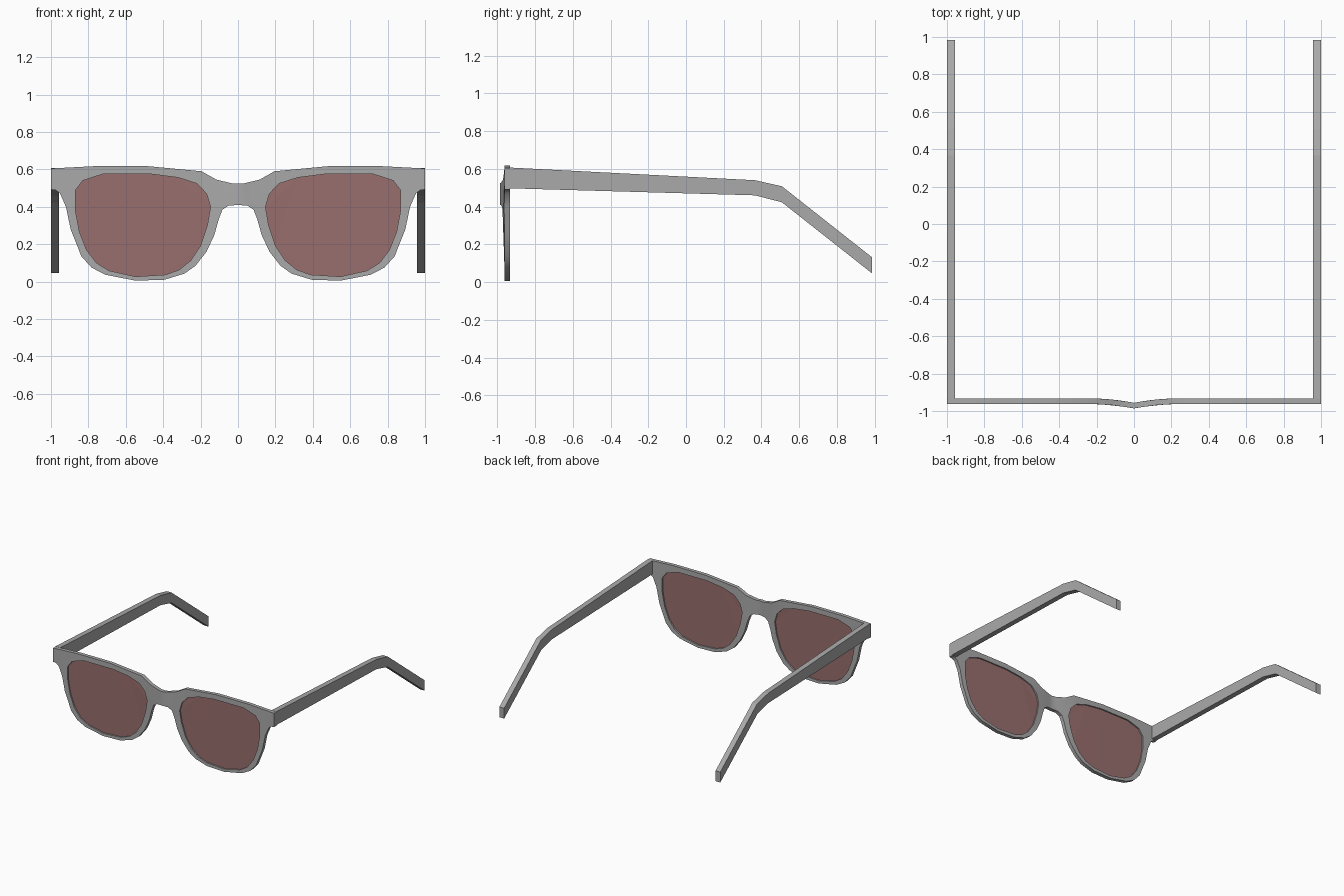
import bpy, bmesh, math
from mathutils import Vector

cube = bpy.data.objects.get("Cube")
if cube:
    bpy.data.objects.remove(cube)


def material(name, rgb):
    m = bpy.data.materials.new(name)
    m.use_nodes = True
    m.diffuse_color = (*rgb, 1)
    m.node_tree.nodes["Principled BSDF"].inputs["Base Color"].default_value = (*rgb, 1)
    return m


GREY = material("frame grey", (0.40, 0.40, 0.40))
TINT = material("lens tint", (0.32, 0.157, 0.157))

FRONT, BACK = -0.962, -0.932

# Half outline of the frame, from the bridge top round to the bridge bottom
OUTER = [(0, .525), (.03, .525), (.115, .545), (.195, .59), (.48, .617), (.77, .617),
         (1, .605), (1, .492), (.975, .489), (.952, .473), (.92, .40), (.895, .28),
         (.837, .134), (.783, .075), (.71, .037), (.548, .005), (.393, .01),
         (.286, .043), (.227, .085), (.168, .16), (.126, .25), (.104, .33),
         (.083, .385), (.05, .406), (0, .41)]
# Lens opening
LENS = [(.83, .54), (.725, .574), (.46, .574), (.32, .556), (.22, .524), (.168, .47),
        (.147, .40), (.163, .305), (.2, .193), (.254, .112), (.313, .064), (.388, .037),
        (.548, .027), (.69, .059), (.757, .10), (.81, .17), (.848, .267), (.87, .385),
        (.87, .487)]
# Side profile of a temple arm (y, z)
ARM = [(BACK, .607), (.365, .54), (.508, .508), (.985, .132),
       (.985, .047), (.508, .423), (.365, .46), (BACK, .497)]


def slab(name, loops, offset, mat):
    """Fill the loops (outline, then holes) and extrude the face by offset."""
    bm = bmesh.new()
    edges = []
    for loop in loops:
        vs = [bm.verts.new(p) for p in loop]
        edges += [bm.edges.new((a, b)) for a, b in zip(vs, vs[1:] + vs[:1])]
    bmesh.ops.triangle_fill(bm, edges=edges, use_beauty=True, use_dissolve=False)
    ext = bmesh.ops.extrude_face_region(bm, geom=bm.faces[:], use_keep_orig=True)
    moved = [v for v in ext["geom"] if isinstance(v, bmesh.types.BMVert)]
    bmesh.ops.translate(bm, verts=moved, vec=Vector(offset))
    bmesh.ops.recalc_face_normals(bm, faces=bm.faces[:])
    # Open the wall on the mirror plane
    wall = [f for f in bm.faces if all(abs(v.co.x) < 1e-5 for v in f.verts)]
    bmesh.ops.delete(bm, geom=wall, context="FACES")
    # Bow the bridge forward
    for v in bm.verts:
        v.co.y -= .024 * max(0, 1 - v.co.x / .25) ** 2
    me = bpy.data.meshes.new(name)
    bm.to_mesh(me)
    bm.free()
    me.materials.append(mat)
    ob = bpy.data.objects.new(name, me)
    bpy.context.collection.objects.link(ob)
    ob.modifiers.new("mirror", "MIRROR").use_axis[0] = True
    return ob


def upright(points, y):
    return [(x, y, z) for x, z in points]


# Front frame with lens openings
frame = slab("front_frame", [upright(OUTER, FRONT), upright(LENS, FRONT)],
             (0, BACK - FRONT, 0), GREY)
# Lenses set inside the rims
slab("lenses", [upright(LENS, -0.951)], (0, .008, 0), TINT)
# Temple arms
slab("temple_arms", [[(.957, y, z) for y, z in ARM]], (.043, 0, 0), GREY)

bpy.ops.object.select_all(action="DESELECT")
frame.select_set(True)
bpy.context.view_layer.objects.active = frame
bpy.ops.object.shade_smooth_by_angle(angle=math.radians(35))
